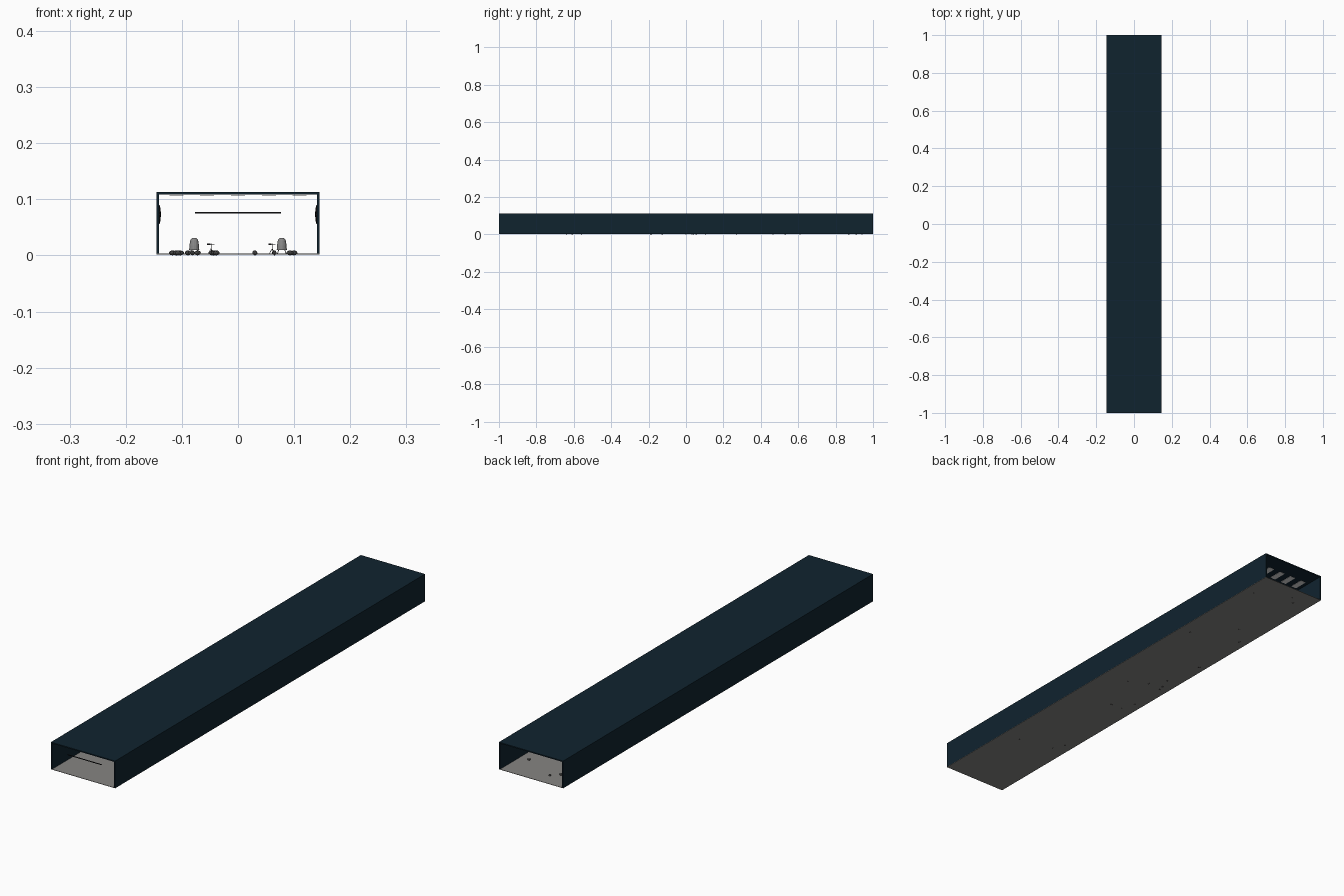
import bpy, bmesh, math, random
from mathutils import Matrix, Vector

if "Cube" in bpy.data.objects:
    bpy.data.objects.remove(bpy.data.objects["Cube"])

random.seed(7)
W, H, FLOOR = 0.145, 0.113, 0.003      # half width, height, floor level


def material(name, rgb):
    m = bpy.data.materials.new(name)
    m.diffuse_color = (*rgb, 1)
    m.use_nodes = True
    m.node_tree.nodes["Principled BSDF"].inputs["Base Color"].default_value = m.diffuse_color
    return m


NAVY = material("dark navy", (0.005, 0.017, 0.028))
STONE = material("floor grey", (0.24, 0.235, 0.225))
GREY = material("display grey", (0.25, 0.25, 0.25))
ROCK = material("rock dark grey", (0.06, 0.06, 0.06))
BLACK = material("black", (0.008, 0.008, 0.009))
WHITE = material("lamp white", (0.75, 0.75, 0.75))


def finish(name, bm, mat, smooth=False):
    me = bpy.data.meshes.new(name)
    bmesh.ops.recalc_face_normals(bm, faces=bm.faces)
    for f in bm.faces:
        f.smooth = smooth
    bm.to_mesh(me)
    bm.free()
    me.materials.append(mat)
    ob = bpy.data.objects.new(name, me)
    bpy.context.collection.objects.link(ob)
    return ob


def add_box(bm, centre, size):
    m = Matrix.Translation(centre) @ Matrix.Diagonal((*size, 1))
    bmesh.ops.create_cube(bm, size=1, matrix=m)


def add_rod(bm, a, b, r):
    a, b = Vector(a), Vector(b)
    d = b - a
    m = Matrix.Translation((a + b) / 2) @ d.to_track_quat('Z', 'Y').to_matrix().to_4x4()
    bmesh.ops.create_cone(bm, cap_ends=True, segments=6, radius1=r, radius2=r,
                          depth=d.length, matrix=m)


# Hall shell: an upside-down U profile extruded along the length
t = 0.0045
profile = [(-W, FLOOR), (-W, H), (W, H), (W, FLOOR),
           (W - t, FLOOR), (W - t, H - t), (t - W, H - t), (t - W, FLOOR)]
bm = bmesh.new()
ends = [[bm.verts.new((x, y, z)) for x, z in profile] for y in (-1, 1)]
n = len(profile)
for i in range(n):
    j = (i + 1) % n
    bm.faces.new((ends[0][i], ends[0][j], ends[1][j], ends[1][i]))
for e in ends:      # each end ring as three clean quads
    for q in ((0, 1, 6, 7), (1, 2, 5, 6), (2, 3, 4, 5)):
        bm.faces.new([e[k] for k in q])
finish("hall_shell", bm, NAVY)

# Floor slab
bm = bmesh.new()
add_box(bm, (0, 0, FLOOR - 0.0007), (2 * W, 2, 0.0014))
finish("floor", bm, STONE)

# Ceiling lamps in rows
bm = bmesh.new()
for i in range(5):
    for j in range(10):
        add_box(bm, (-0.11 + 0.055 * i, -0.9 + 0.2 * j, 0.1065), (0.025, 0.06, 0.001))
finish("ceiling_lamps", bm, WHITE)

# Plain sign bar across the entrance
bm = bmesh.new()
add_box(bm, (0, -0.99, 0.076), (0.154, 0.002, 0.003))
finish("entrance_bar", bm, BLACK)

# Round bulging wall displays on both walls
bm = bmesh.new()
for side in (-1, 1):
    for j in range(6):
        m = Matrix.Translation((side * (W - t), -0.8 + 0.32 * j, 0.073)) @ Matrix.Diagonal((0.003, 0.017, 0.017, 1))
        bmesh.ops.create_uvsphere(bm, u_segments=16, v_segments=8, radius=1, matrix=m)
finish("wall_displays", bm, BLACK, True)

# Tapered display capsules
for side, y in ((-1, -0.4), (1, 0.3)):
    bm = bmesh.new()
    rings = [(0.009, 0.010), (0.0085, 0.018), (0.007, 0.027), (0.004, 0.031)]
    for (r1, z1), (r2, z2) in zip(rings, rings[1:]):
        m = Matrix.Translation((side * 0.078, y, (z1 + z2) / 2))
        bmesh.ops.create_cone(bm, cap_ends=True, segments=16, radius1=r1,
                              radius2=r2, depth=z2 - z1, matrix=m)
    for k in range(4):
        a = math.radians(45 + 90 * k)
        c, s = math.cos(a), math.sin(a)
        add_rod(bm, (side * 0.078 + 0.007 * c, y + 0.007 * s, 0.011),
                (side * 0.078 + 0.011 * c, y + 0.011 * s, FLOOR), 0.0008)
    finish("display_capsule", bm, GREY)

# Slim instrument stands on tripods
bm = bmesh.new()
for x, y in ((-0.048, -0.25), (0.061, 0.15)):
    top = (x, y, 0.021)
    for k in range(3):
        a = math.radians(90 + 120 * k)
        add_rod(bm, (x, y, 0.012), (x + 0.006 * math.cos(a), y + 0.006 * math.sin(a), FLOOR), 0.0005)
    add_rod(bm, (x, y, 0.011), top, 0.0006)
    add_box(bm, (x - 0.004, y, 0.02), (0.006, 0.004, 0.003))
    add_rod(bm, (x - 0.007, y, 0.02), (x + 0.006, y, 0.02), 0.0006)
finish("instrument_stands", bm, BLACK)

# Flat rocks scattered along the floor, partly sunk into it
spots = [(-0.043, 0.94), (-0.072, 0.91), (0.1, 0.87), (0.065, -0.64),
         (-0.117, 0.27), (-0.107, -0.56), (0.03, 0.0)]
for i in range(11):
    lo, hi = random.choice(((-0.112, -0.075), (-0.052, -0.038), (0.085, 0.11)))
    spots.append((random.uniform(lo, hi), random.uniform(-0.8, 0.75)))
bm = bmesh.new()
for x, y in spots:
    r = random.uniform(0.004, 0.008)
    m = (Matrix.Translation((x, y, 0.0045)) @ Matrix.Rotation(random.uniform(0, 6), 4, 'Z')
         @ Matrix.Diagonal((r, r * 0.8, 0.0044, 1)))
    bmesh.ops.create_icosphere(bm, subdivisions=2, radius=1, matrix=m)
finish("floor_rocks", bm, ROCK)
